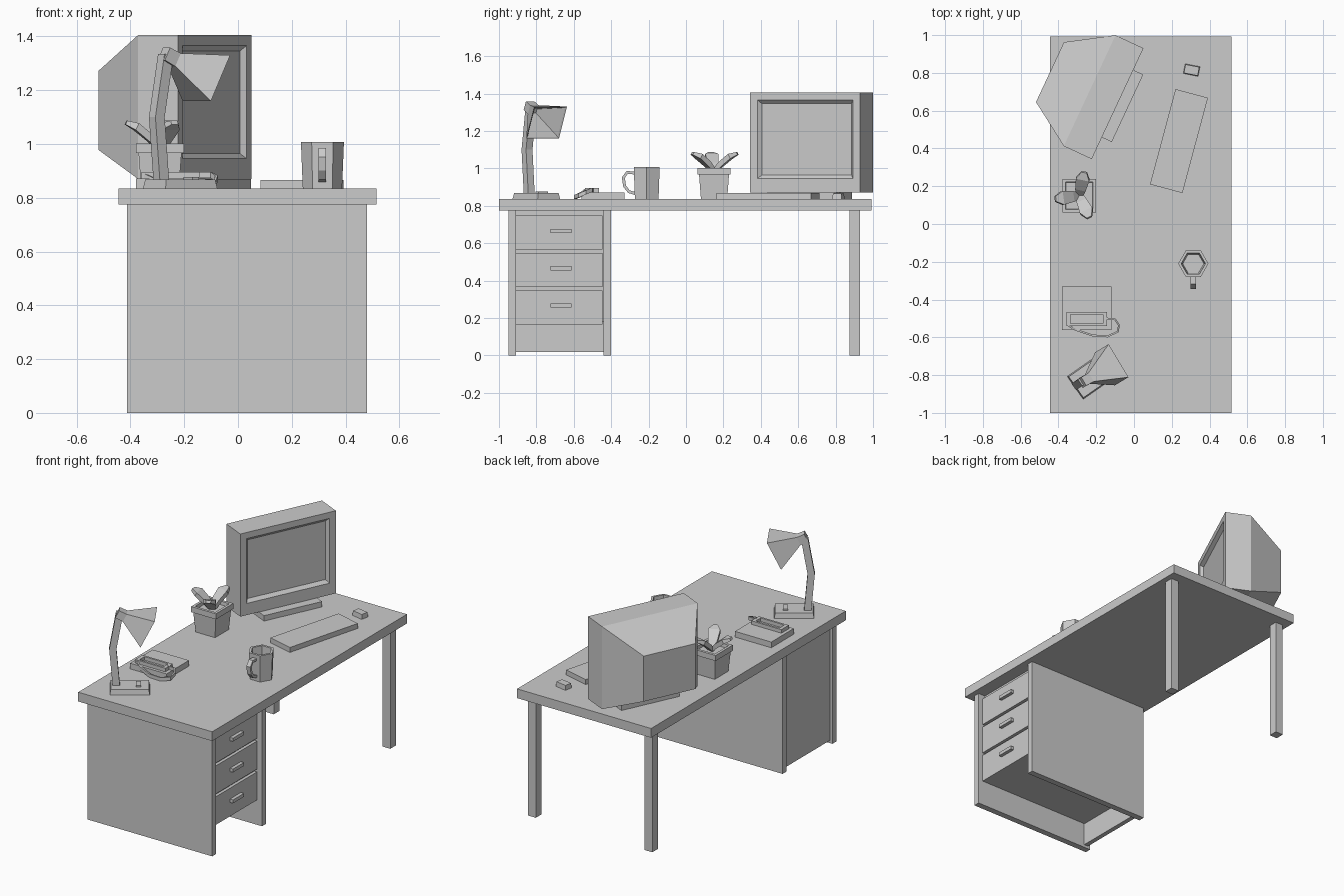
import bpy, bmesh, math
from mathutils import Vector, Matrix

old = bpy.data.objects.get("Cube")
if old:
    bpy.data.objects.remove(old, do_unlink=True)

grey = bpy.data.materials.new("plain grey")
grey.diffuse_color = (0.6, 0.6, 0.6, 1)
grey.use_nodes = True
grey.node_tree.nodes["Principled BSDF"].inputs["Base Color"].default_value = (0.6, 0.6, 0.6, 1)


def finish(name, bm):
    bmesh.ops.recalc_face_normals(bm, faces=bm.faces)
    mesh = bpy.data.meshes.new(name)
    bm.to_mesh(mesh)
    bm.free()
    mesh.materials.append(grey)
    ob = bpy.data.objects.new(name, mesh)
    bpy.context.collection.objects.link(ob)
    return ob


def loft(name, rings, close=False):
    """Skin a list of equal rings; cap the ends or join them."""
    bm = bmesh.new()
    vs = [[bm.verts.new(p) for p in r] for r in rings]
    n = len(vs[0])
    pairs = list(zip(vs, vs[1:])) + ([(vs[-1], vs[0])] if close else [])
    for a, b in pairs:
        for i in range(n):
            j = (i + 1) % n
            bm.faces.new((a[i], a[j], b[j], b[i]))
    if not close:
        bm.faces.new(vs[0])
        bm.faces.new(vs[-1])
    return finish(name, bm)


def box(name, lo, hi):
    ring = lambda z: [(lo[0], lo[1], z), (hi[0], lo[1], z), (hi[0], hi[1], z), (lo[0], hi[1], z)]
    return loft(name, [ring(lo[2]), ring(hi[2])])


def rect(c, u, v, a, b):
    """Rectangle ring around c with half sizes a, b along u, v."""
    c, u, v = Vector(c), Vector(u), Vector(v)
    return [c - u * a - v * b, c + u * a - v * b, c + u * a + v * b, c - u * a + v * b]


def turned_box(name, centre, size, angle, z0, z1, taper=0):
    u = Vector((math.cos(angle), math.sin(angle), 0))
    v = Vector((-u.y, u.x, 0))
    a, b = size[0] / 2, size[1] / 2
    return loft(name, [rect((*centre, z0), u, v, a, b),
                       rect((*centre, z1), u, v, a - taper, b - taper)])


def strip(name, points, side, w, t):
    """Flat band through points; side is the width direction."""
    pts = [Vector(p) for p in points]
    side = Vector(side).normalized()
    rings = []
    for i, p in enumerate(pts):
        d = (pts[min(i + 1, len(pts) - 1)] - pts[max(i - 1, 0)]).normalized()
        rings.append(rect(p, side, d.cross(side).normalized(), w / 2, t / 2))
    return loft(name, rings)


TOP = 0.835
Z = Vector((0, 0, 1))

# Desk: top, legs, side panels, back panel
box("desk_top", (-.445, -1, .775), (.515, .993, TOP))
for name, x in (("right_leg", -.41), ("left_leg", .425)):
    box(name, (x, .873, 0), (x + .055, .93, .775))
box("front_side_panel", (-.412, -.95, 0), (.48, -.91, .775))
box("inner_side_panel", (-.412, -.44, 0), (.48, -.4, .775))
box("cabinet_back", (-.395, -.91, .018), (-.365, -.44, .775))

# Drawers and handles
for i in range(3):
    z = .165 + .2 * i
    box(f"drawer_{i + 1}", (-.365, -.908, z), (.45, -.447, z + .182))
    box(f"drawer_handle_{i + 1}", (.45, -.725, z + .09), (.472, -.613, z + .112))
box("drawer_carcass", (-.365, -.91, .18), (.43, -.44, .775))

# Monitor: recessed screen, front box and tapered back
n = Vector((.906, -.423, 0))
w = Vector((.423, .906, 0))
face = Vector((-.087, .637, 1.1375))
screen = face + Z * .018
loft("monitor", [
    rect(screen - n * .02, w, Z, .264, .19),
    rect(screen, w, Z, .281, .21),
    rect(face, w, Z, .324, .2675),
    rect(face - n * .163, w, Z, .324, .2675),
    rect(face - n * .395 - Z * .0125, w, Z, .175, .147)])
foot = face + n * .058 - n * .115
turned_box("monitor_foot", foot.xy, (.23, .394), math.atan2(n.y, n.x), TOP, .87)

# Keyboard and mouse
turned_box("keyboard", (.238, .439), (.178, .522), math.radians(-15), TOP, .867)
turned_box("mouse", (.305, .815), (.08, .052), math.radians(-11), TOP, .865, .003)

# Plant pot with rim and recessed soil
X, Y = Vector((1, 0, 0)), Vector((0, 1, 0))
pot = Vector((-.29, .15, 0))
loft("plant_pot", [rect(pot + Z * z, X, Y, h, h) for h, z in (
    (.07, TOP), (.08, .966), (.089, .966), (.089, 1.002), (.072, 1.002), (.07, .98))])

# Leaves: widening then narrowing curved blades
for i, a in enumerate((78, 188, -65)):
    out = Vector((math.cos(math.radians(a)), math.sin(math.radians(a)), 0))
    side = Z.cross(out)
    up = (Z - out * .5).normalized()
    loft(f"leaf_{i + 1}", [rect(pot + out * r + Z * z, side, up, h, t) for r, z, h, t in (
        (.0, .98, .018, .012), (.035, 1.02, .028, .014),
        (.09, 1.065, .036, .014), (.128, 1.08, .014, .008))])


# Six-sided hollow mug with a bent handle
def hexagon(r, z):
    return [(.314 + r * math.cos(k * math.pi / 3), -.21 + r * math.sin(k * math.pi / 3), z)
            for k in range(6)]


loft("mug", [hexagon(r, z) for r, z in ((.073, TOP), (.08, 1.008), (.064, 1.008), (.056, .85))])
strip("mug_handle", [(.314, y, z) for y, z in (
    (-.268, .975), (-.315, .978), (-.335, .95), (-.328, .905), (-.305, .875), (-.268, .865))],
    X, .028, .016)

# Notebook, with an open frame and a loose strap on it
box("notebook", (-.38, -.56, TOP), (-.12, -.33, .872))
frame = Vector((-.25, -.503, 0))
loft("strap_frame", [rect(frame + Z * z, X, Y, a, b) for a, b, z in (
    (.108, .038, .872), (.108, .038, .895), (.085, .025, .895), (.085, .025, .872))], close=True)
strip("strap", [(-.15, -.50, .885), (-.10, -.505, .885), (-.08, -.535, .872), (-.085, -.57, .855),
                (-.14, -.595, .847), (-.22, -.59, .847), (-.31, -.56, .862), (-.35, -.535, .88)],
      Z, .022, .01)

# Lamp base, switch and bent arm
turn = math.radians(35)
u = Vector((math.cos(turn), math.sin(turn), 0))
base = Vector((-.215, -.80, 0))
turned_box("lamp_base", base.xy, (.235, .147), turn, TOP, .868, .006)
turned_box("lamp_switch", (base + u * .05).xy, (.03, .06), turn, .868, .877)
v = Z.cross(u)
loft("lamp_arm", [rect(c, u, v, .021, .021) for c in (
    (-.285, -.838, .86), (-.302, -.85, 1.1), (-.268, -.828, 1.335))])

# Lamp shade: hollow square funnel on a short neck
rim = Vector((-.1175, -.745, 1.245))
across = Vector((-.515, .857, 0))
axis = Vector((.77, .462, -.44)).normalized()
down = axis.cross(across).normalized()
loft("lamp_shade", [rect(rim - axis * d, across, down, a, b) for d, a, b in (
    (.205, .026, .026), (.155, .027, .027), (0, .102, .095), (.004, .094, .087), (.14, .012, .012))])
